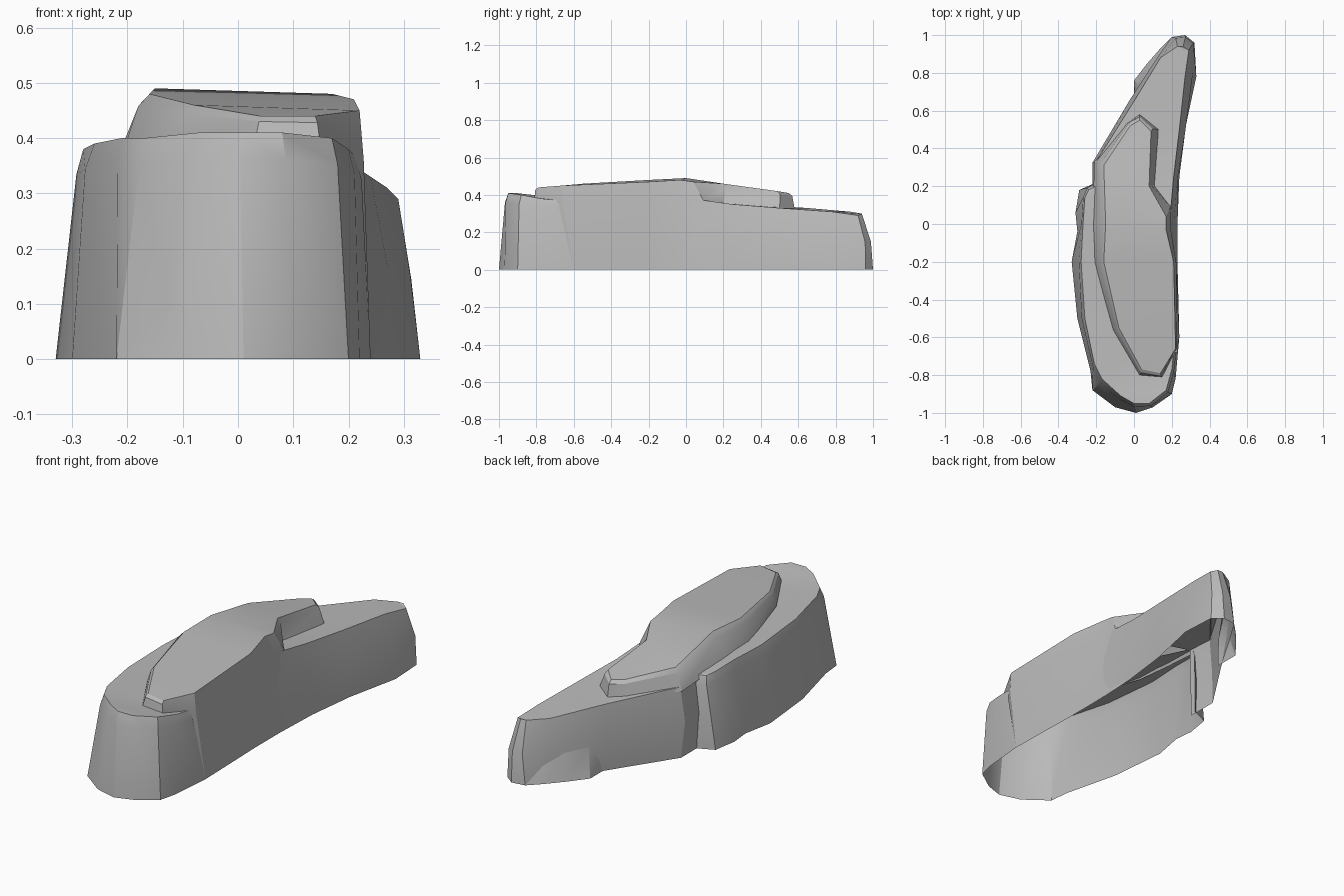
import bpy
import bmesh
import math
from mathutils import Vector

default_cube = bpy.data.objects.get("Cube")
if default_cube:
    bpy.data.objects.remove(default_cube, do_unlink=True)

stone = bpy.data.materials.new("stone_grey")
stone.use_nodes = True
stone_colour = (0.5, 0.5, 0.5, 1)
stone.diffuse_color = stone_colour
stone.node_tree.nodes["Principled BSDF"].inputs["Base Color"].default_value = stone_colour


def rock(name, foot, rim, shoulder, bulge, closed=False):
    """Loft a bottomless rock from a foot outline to a rim (hundredths),
    with a pushed-out shoulder ring between them and a faceted cap."""
    low = [Vector(point) / 100 for point in foot]
    high = [Vector(point) / 100 for point in rim]
    centre = sum(high, Vector()) / len(high)
    middle = []
    for base, top in zip(low, high):
        outward = top - centre
        outward.z = 0
        middle.append(base.lerp(top, shoulder) + outward.normalized() * bulge)

    bm = bmesh.new()
    rings = [[bm.verts.new(point) for point in ring] for ring in (low, middle, high)]
    count = len(low)
    for lower, upper in zip(rings, rings[1:]):
        for i in range(count if closed else count - 1):
            j = (i + 1) % count
            bm.faces.new((lower[i], lower[j], upper[j], upper[i]))
    cap = bm.faces.new(rings[-1])
    bmesh.ops.recalc_face_normals(bm, faces=bm.faces[:])
    cap.normal_update()
    if cap.normal.z < 0:
        bmesh.ops.reverse_faces(bm, faces=bm.faces[:])
    bmesh.ops.triangulate(bm, faces=[cap])

    mesh = bpy.data.meshes.new(name)
    bm.to_mesh(mesh)
    bm.free()
    mesh.materials.append(stone)
    obj = bpy.data.objects.new(name, mesh)
    bpy.context.collection.objects.link(obj)
    bpy.ops.object.select_all(action="DESELECT")
    obj.select_set(True)
    bpy.context.view_layer.objects.active = obj
    bpy.ops.object.shade_smooth_by_angle(angle=math.radians(28))
    return obj


def on_ground(outline):
    return [(x, y, 0) for x, y in outline]


# Lower ledge: wraps the front and the right flank
rock(
    "lower_ledge",
    foot=on_ground([
        (24, -60), (22, -82), (20, -90), (10, -97), (1, -100), (-10, -97),
        (-22, -88), (-23, -78), (-30, -50), (-33, -20), (-30, -4),
        (-31, 6), (-29, 18), (-20, 22),
    ]),
    rim=[
        (21, -68, 37), (20, -77, 38), (17, -88, 40), (8, -95, 41),
        (0, -95, 41), (-7, -91, 41), (-17, -82, 40), (-21, -74, 40),
        (-26, -50, 39), (-28, -20, 38), (-27, 0, 38),
        (-26, 14, 37), (-24, 18, 36), (-20, 20, 36),
    ],
    shoulder=0.88, bulge=0.012,
)

# Main ridge: long raised slab with a narrow tongue at the back
rock(
    "main_ridge",
    foot=[
        (3, -80, 39), (15, -81, 38), (24, -60, 0), (23, -20, 0),
        (23, 0, 0), (24, 25, 0), (11, 20, 35), (13, 50, 33), (3, 58, 33),
        (-4, 53, 33), (-21, 33, 33), (-22, 0, 36), (-21, -20, 37),
        (-11, -56, 39),
    ],
    rim=[
        (4, -77, 44), (14, -79, 44), (22, -66, 45), (21, -20, 47),
        (17, -3, 48), (17, 4, 47), (8, 20, 46), (9, 49, 42), (3, 55, 41),
        (-2, 52, 41), (-16, 31, 43), (-15, 0, 49), (-16, -20, 48),
        (-8, -55, 46),
    ],
    shoulder=0.8, bulge=0.012, closed=True,
)

# Rear spur: tapers down towards the back
rock(
    "rear_spur",
    foot=on_ground([
        (23, 5), (24, 25), (27, 50), (33, 78), (32, 96), (27, 100),
        (20, 99), (13, 88), (0, 66), (-21, 34), (-21, 18),
    ]),
    rim=[
        (19, 3, 38), (21, 25, 35), (24, 50, 33), (27, 78, 31),
        (29, 92, 29), (26, 94, 30), (23, 94, 30), (14, 88, 31),
        (0, 65, 33), (-20, 33, 35), (-20, 18, 36),
    ],
    shoulder=0.5, bulge=0.02,
)

# Low boulder pressed against the back of the spur
rock(
    "rear_boulder",
    foot=on_ground([(20, 99), (14, 93), (7, 85), (0, 76), (0, 63)]),
    rim=[(20, 92, 17), (16, 89, 21), (11, 81, 23), (5, 73, 21), (2, 66, 14)],
    shoulder=0.7, bulge=0.01,
)
